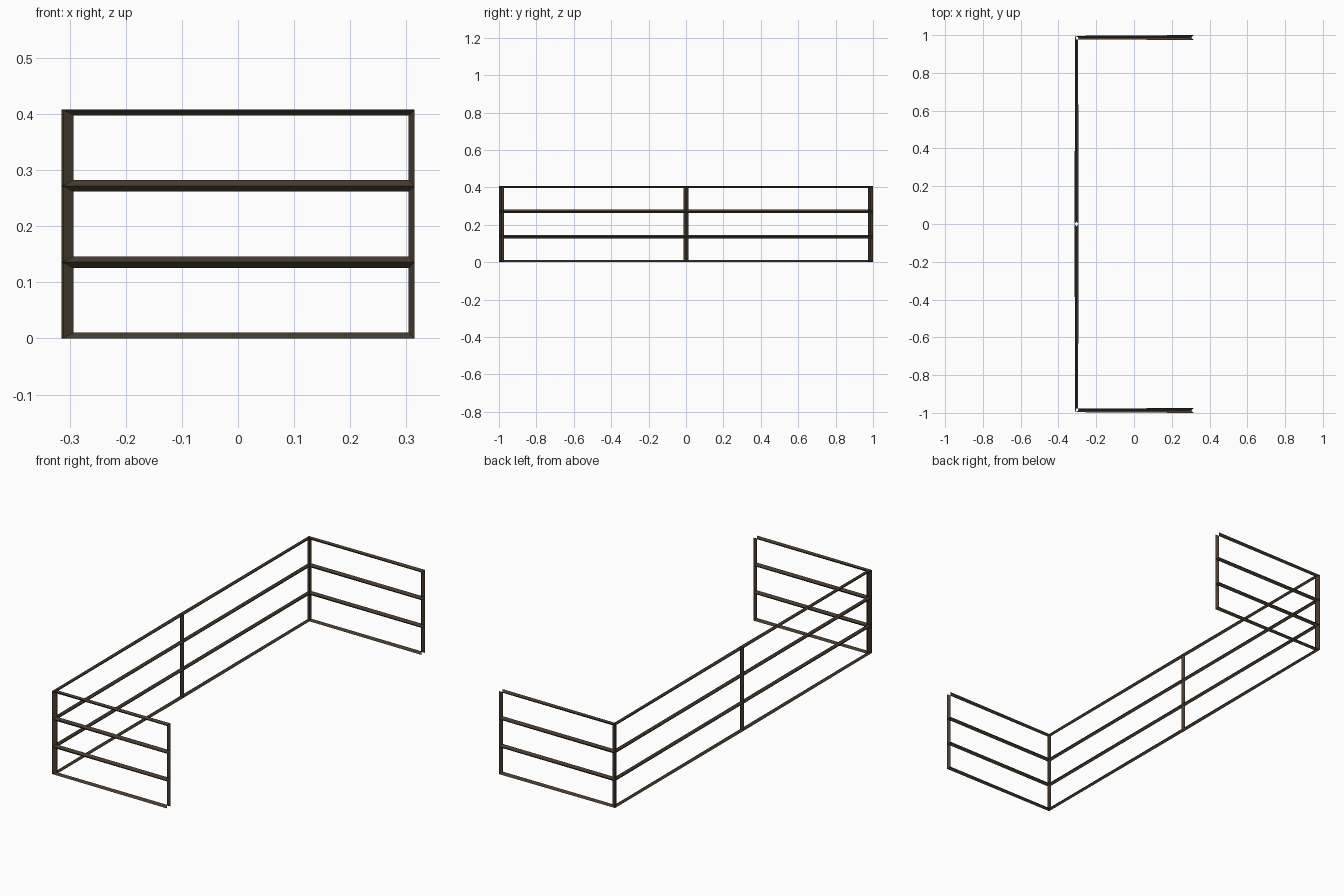
import bpy
import bmesh

if "Cube" in bpy.data.objects:
    bpy.data.objects.remove(bpy.data.objects["Cube"])

# Footprint of the three-sided railing: open toward +x
BACK_X, END_X, SIDE_Y = -0.304, 0.315, 0.987
HEIGHT, ROWS, BAR = 0.408, 3, 0.021
SX, SY = 1.04, 1.25  # bars are a little deeper across the side panels
path = [(END_X, -SIDE_Y), (BACK_X, -SIDE_Y), (BACK_X, 0),
        (BACK_X, SIDE_Y), (END_X, SIDE_Y)]

# Panel grid: one face per opening between rails and posts
bm = bmesh.new()
rings = [[bm.verts.new((x / SX, y / SY, HEIGHT * r / ROWS)) for x, y in path]
         for r in range(ROWS + 1)]
for low, high in zip(rings, rings[1:]):
    for i in range(len(path) - 1):
        bm.faces.new((low[i + 1], low[i], high[i], high[i + 1]))
bm.normal_update()
mesh = bpy.data.meshes.new("railing")
bm.to_mesh(mesh)
bm.free()

railing = bpy.data.objects.new("railing", mesh)
railing.scale = (SX, SY, 1)
bpy.context.collection.objects.link(railing)

# Dark wood colour
wood = bpy.data.materials.new("dark brown wood")
wood.diffuse_color = (0.063, 0.043, 0.026, 1)
wood.use_nodes = True
wood.node_tree.nodes["Principled BSDF"].inputs["Base Color"].default_value = wood.diffuse_color
mesh.materials.append(wood)

# Diamond-section bars, with open V channels along the outer edges
wire = railing.modifiers.new("bars", 'WIREFRAME')
wire.thickness = BAR
wire.offset = 0
wire.use_even_offset = True
wire.use_relative_offset = False
wire.use_boundary = False
wire.use_replace = True
